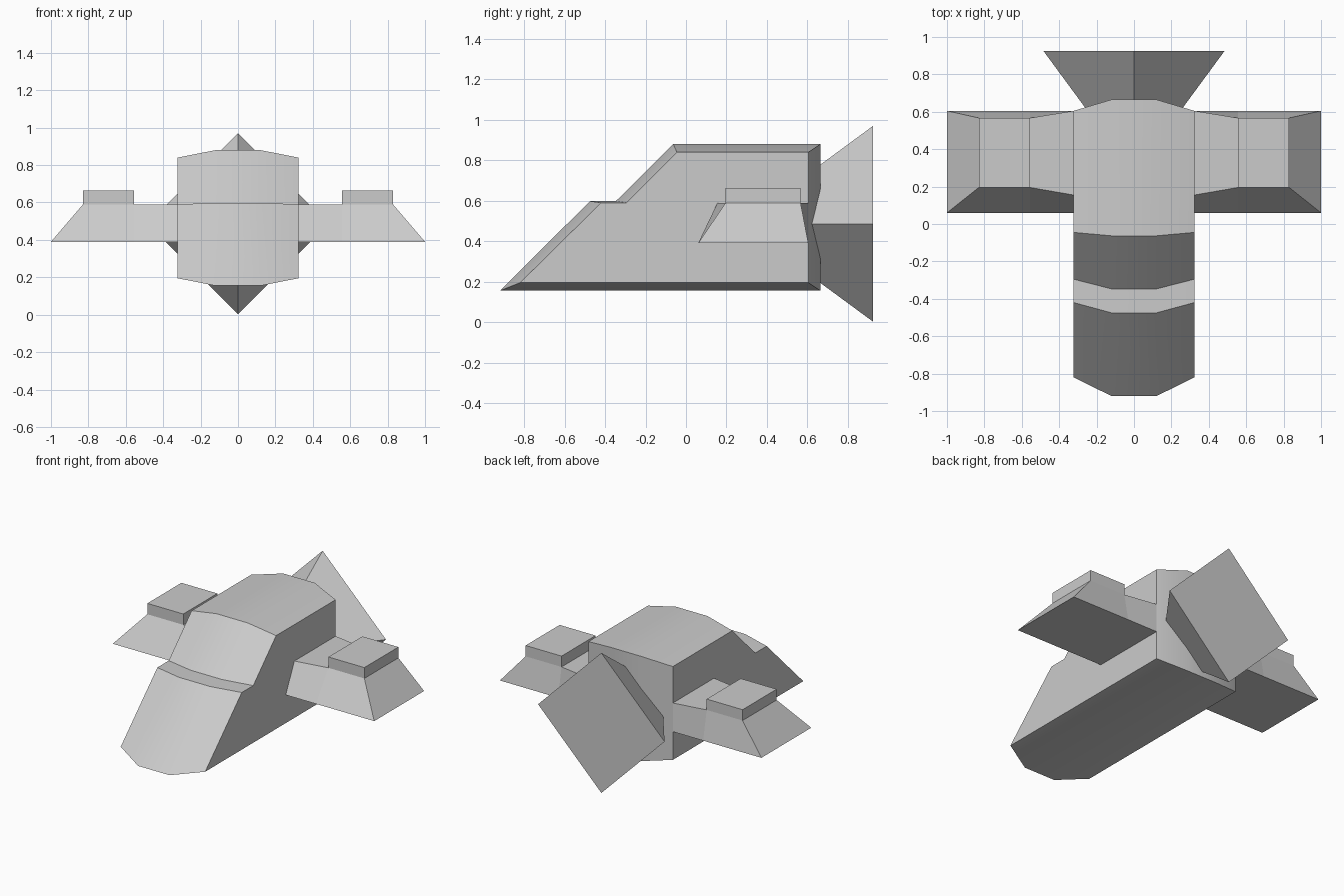
import bpy, bmesh
from math import radians
from mathutils import Matrix

if "Cube" in bpy.data.objects:
    bpy.data.objects.remove(bpy.data.objects["Cube"])


def new_object(name, bm):
    bmesh.ops.recalc_face_normals(bm, faces=bm.faces)
    mesh = bpy.data.meshes.new(name)
    bm.to_mesh(mesh)
    bm.free()
    ob = bpy.data.objects.new(name, mesh)
    bpy.context.collection.objects.link(ob)
    return ob


def loft(name, sections):
    """Skin a row of matching closed sections and cap both ends."""
    bm = bmesh.new()
    rings = [[bm.verts.new(p) for p in s] for s in sections]
    for a, b in zip(rings, rings[1:]):
        n = len(a)
        for i in range(n):
            j = (i + 1) % n
            bm.faces.new((a[i], a[j], b[j], b[i]))
    bm.faces.new(rings[0])
    bm.faces.new(rings[-1])
    return new_object(name, bm)


def mirror_x(ob):
    ob.modifiers.new("mirror", 'MIRROR').use_mirror_merge = False


# Hull: stepped side profile, slightly fuller in the middle
outer = [(-0.82, 0.195), (0.605, 0.195), (0.605, 0.84),
         (-0.045, 0.84), (-0.295, 0.59), (-0.42, 0.59)]
inner = [(-0.92, 0.155), (0.665, 0.155), (0.665, 0.88),
         (-0.063, 0.88), (-0.347, 0.598), (-0.475, 0.598)]
hull = loft("hull", [[(x, y, z) for y, z in prof] for x, prof in
                     ((-0.323, outer), (-0.12, inner), (0.12, inner), (0.323, outer))])
bpy.context.view_layer.objects.active = hull
hull.select_set(True)
bpy.ops.object.shade_smooth_by_angle(angle=radians(30))


# Wings: sloped sides; each section is x at bottom, x at top, top front y, top back y
def wing_section(xb, xt, front, back):
    return [(xb, 0.06, 0.39), (xb, 0.605, 0.39), (xt, back, 0.588), (xt, front, 0.588)]


wing = loft("wing", [wing_section(0.323, 0.323, 0.155, 0.605),
                     wing_section(0.555, 0.555, 0.195, 0.567),
                     wing_section(1.0, 0.83, 0.195, 0.567)])
mirror_x(wing)

# Raised block on each wing
block = loft("wing_block", [[(x, 0.195, 0.588), (x, 0.567, 0.588),
                             (x, 0.567, 0.663), (x, 0.195, 0.663)] for x in (0.555, 0.83)])
mirror_x(block)

# Tail: four-sided flare with its corners up, down, left and right
bm = bmesh.new()
bmesh.ops.create_cone(bm, cap_ends=True, segments=4, radius1=0.245, radius2=0.484,
                      depth=0.325,
                      matrix=Matrix.Translation((0, 0.7625, 0.486)) @ Matrix.Rotation(radians(-90), 4, 'X'))
new_object("tail_flare", bm)
